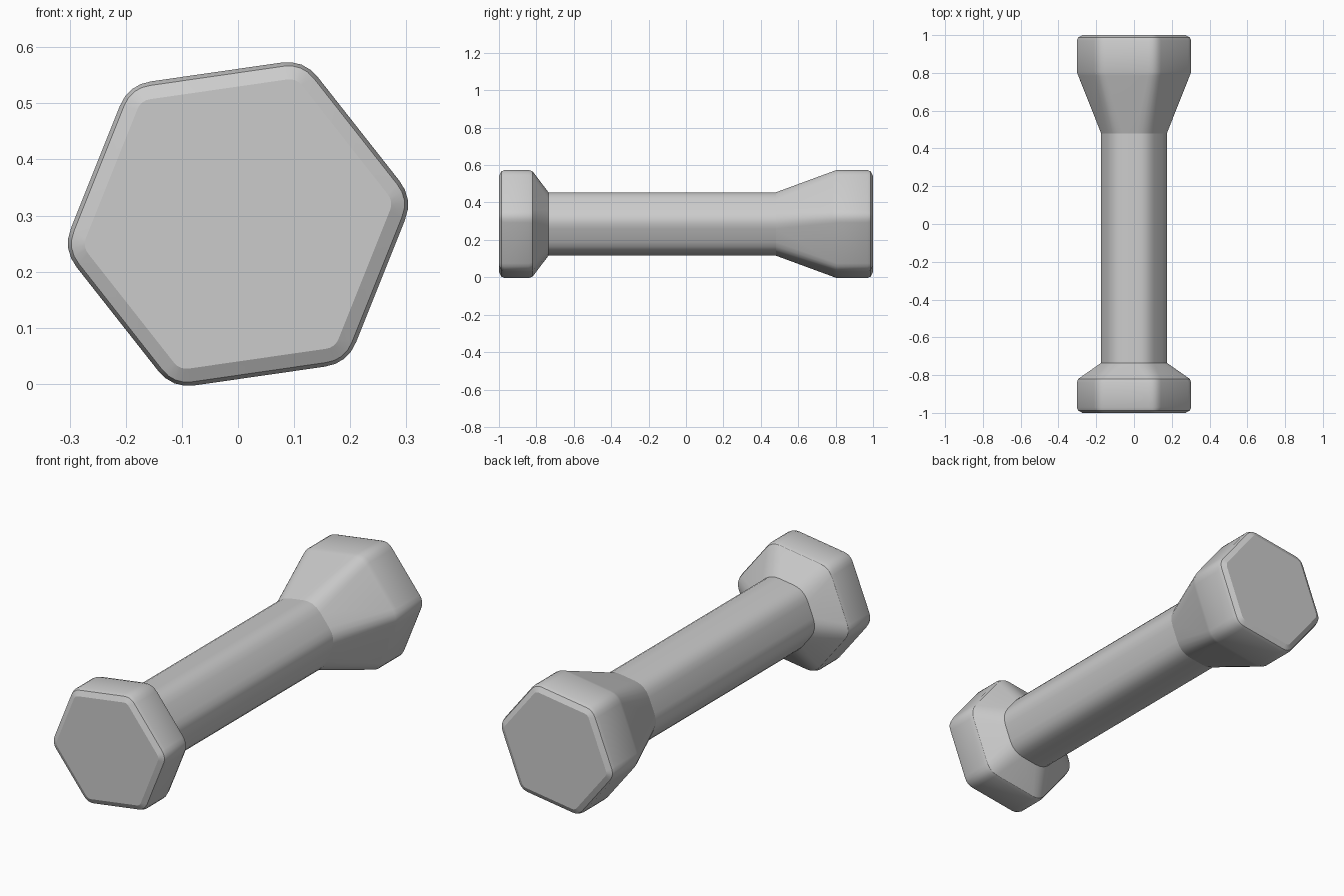
import bpy, bmesh, math
from mathutils import Vector

if "Cube" in bpy.data.objects:
    bpy.data.objects.remove(bpy.data.objects["Cube"])

CENTRE_Z = 0.285
TILT = math.radians(8.2)
STEPS = 4


def hex_section(y, radius, rounding):
    """Hexagon in the XZ plane; rounding is the share of a side cut at each corner."""
    corners = [Vector((radius * math.cos(TILT + i * math.pi / 3), y,
                       CENTRE_Z + radius * math.sin(TILT + i * math.pi / 3))) for i in range(6)]
    points = []
    for i, b in enumerate(corners):
        a = b.lerp(corners[i - 1], rounding)
        c = b.lerp(corners[(i + 1) % 6], rounding)
        for s in range(STEPS + 1):
            t = s / STEPS
            points.append(a.lerp(b, t).lerp(b.lerp(c, t), t))
    return points


def loft(name, sections, cap_first=False, angle=25):
    bm = bmesh.new()
    rings = [[bm.verts.new(p) for p in hex_section(*s)] for s in sections]
    for lower, upper in zip(rings, rings[1:]):
        n = len(lower)
        for i in range(n):
            j = (i + 1) % n
            bm.faces.new((lower[i], lower[j], upper[j], upper[i]))
    if cap_first:
        bm.faces.new(rings[0])
    bmesh.ops.recalc_face_normals(bm, faces=bm.faces)
    # open tubes: make sure the sides point outwards
    side = bm.faces[0] if not cap_first else max(bm.faces, key=lambda f: len(f.verts))
    mid = side.calc_center_median()
    out = Vector((mid.x, 0, mid.z - CENTRE_Z)) if not cap_first else Vector((0, mid.y, 0))
    side.normal_update()
    if side.normal.dot(out) < 0:
        bmesh.ops.reverse_faces(bm, faces=bm.faces)
    mesh = bpy.data.meshes.new(name)
    bm.to_mesh(mesh)
    bm.free()
    mesh.shade_smooth()
    mesh.set_sharp_from_angle(angle=math.radians(angle))
    obj = bpy.data.objects.new(name, mesh)
    bpy.context.collection.objects.link(obj)
    return obj


GRIP = (0.19, 0.30)
FRONT_JOIN, REAR_JOIN = -0.735, 0.48


def head(name, sign, shoulder, join):
    """Weight end: flat face, bevelled rim, straight sides, tapered shoulder."""
    return loft(name, [
        (sign * 1.0, 0.280, 0.06),
        (sign * 0.987, 0.308, 0.11),
        (sign * 0.97, 0.316, 0.13),
        (sign * (shoulder + 0.02), 0.316, 0.13),
        (sign * shoulder, 0.309, 0.14),
        (join, *GRIP)], cap_first=True)


# Handle
loft("grip", [(FRONT_JOIN, *GRIP), (REAR_JOIN, *GRIP)])

# Short front weight and long tapered rear weight
head("front_weight", -1, 0.82, FRONT_JOIN)
head("rear_weight", 1, 0.785, REAR_JOIN)
